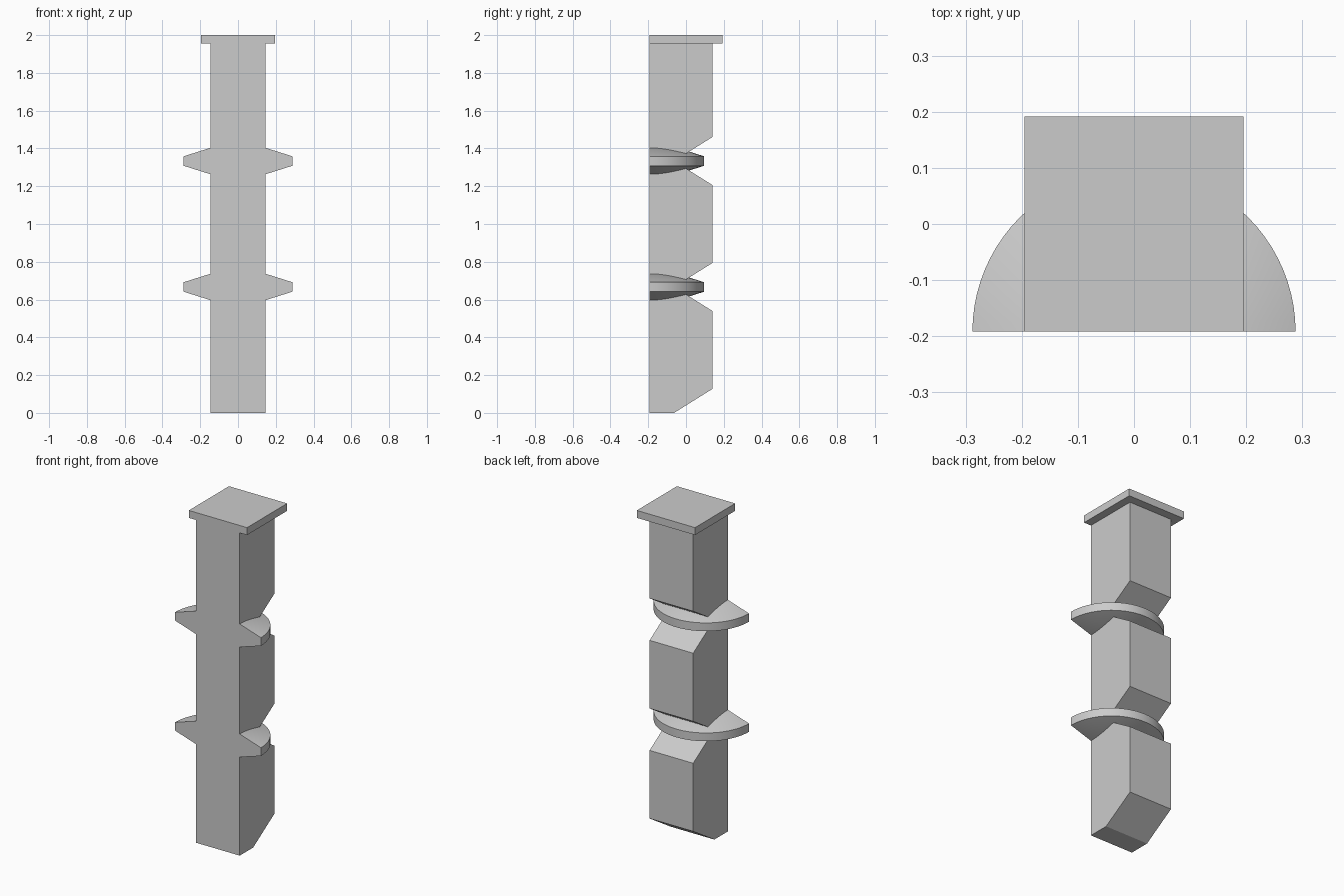
import bpy, bmesh, math
from mathutils import Matrix

FRONT, BACK, HALF_W = -0.192, 0.14, 0.146   # post limits
NOTCH_Y, NOTCH_H = -0.063, 0.127            # notch depth and half height
LEVELS = (2 / 3, 4 / 3)                     # heights of the two flanges

cube = bpy.data.objects.get("Cube")
if cube:
    bpy.data.objects.remove(cube, do_unlink=True)

grey = bpy.data.materials.new("plain grey")
grey.use_nodes = True
colour = (0.6, 0.6, 0.6, 1)
grey.diffuse_color = colour
grey.node_tree.nodes["Principled BSDF"].inputs["Base Color"].default_value = colour


def finish(bm, name):
    bmesh.ops.recalc_face_normals(bm, faces=bm.faces)
    mesh = bpy.data.meshes.new(name)
    bm.to_mesh(mesh)
    bm.free()
    mesh.materials.append(grey)
    obj = bpy.data.objects.new(name, mesh)
    bpy.context.collection.objects.link(obj)
    return obj


def extrude_profile(name, profile, half_width):
    """Extrude a (y, z) outline symmetrically along x."""
    bm = bmesh.new()
    face = bm.faces.new([bm.verts.new((-half_width, y, z)) for y, z in profile])
    new = bmesh.ops.extrude_face_region(bm, geom=[face])["geom"]
    verts = [v for v in new if isinstance(v, bmesh.types.BMVert)]
    bmesh.ops.translate(bm, verts=verts, vec=(2 * half_width, 0, 0))
    return finish(bm, name)


# Post: chamfered foot and V notches cut into the back
outline = [(FRONT, 0), (NOTCH_Y, 0), (BACK, NOTCH_H)]
for z in LEVELS:
    outline += [(BACK, z - NOTCH_H), (NOTCH_Y, z), (BACK, z + NOTCH_H)]
outline += [(BACK, 1.955), (FRONT, 1.955)]
extrude_profile("post", outline, HALF_W)

# Cap plate, flush with the front
extrude_profile("cap", [(FRONT, 1.955), (-FRONT, 1.955), (-FRONT, 2), (FRONT, 2)], 0.195)


# Flanges: half discs with conical top and bottom
def flange(name, z):
    radius, rim, hub, steps = 0.288, 0.025, 0.116, 40
    bm = bmesh.new()
    bottom, top = [bm.verts.new((0, FRONT, z + s * hub)) for s in (-1, 1)]
    rings = []
    for i in range(steps + 1):
        a = math.pi * i / steps
        x, y = radius * math.cos(a), FRONT + radius * math.sin(a)
        rings.append([bm.verts.new((x, y, z + s * rim)) for s in (-1, 1)])
    for (a0, a1), (b0, b1) in zip(rings, rings[1:]):
        bm.faces.new((a0, b0, b1, a1))
        bm.faces.new((a1, b1, top))
        bm.faces.new((b0, a0, bottom))
    bm.faces.new((bottom, *rings[0], top, *reversed(rings[-1])))
    obj = finish(bm, name)
    bpy.ops.object.select_all(action="DESELECT")
    obj.select_set(True)
    bpy.context.view_layer.objects.active = obj
    bpy.ops.object.shade_smooth_by_angle(angle=math.radians(15))


for label, z in zip(("lower_flange", "upper_flange"), LEVELS):
    flange(label, z)
